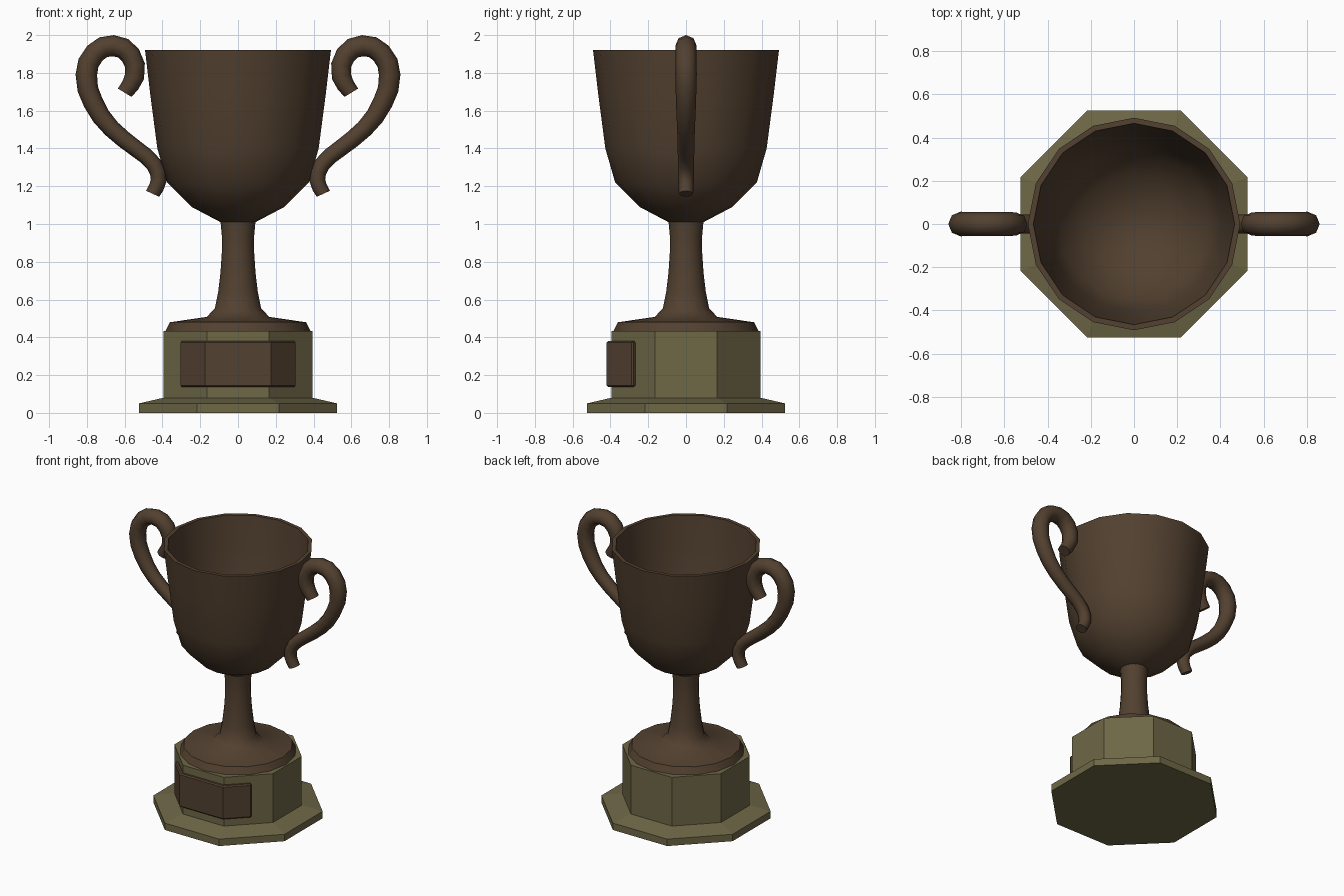
import bpy, bmesh, math

if "Cube" in bpy.data.objects:
    bpy.data.objects.remove(bpy.data.objects["Cube"])


def material(name, color):
    m = bpy.data.materials.new(name)
    m.diffuse_color = (*color, 1)
    m.use_nodes = True
    m.node_tree.nodes["Principled BSDF"].inputs["Base Color"].default_value = m.diffuse_color
    return m


BRONZE = material("bronze", (0.085, 0.052, 0.029))
OLIVE = material("olive_base", (0.156, 0.136, 0.062))


def add_object(name, mesh, mat, smooth=None):
    ob = bpy.data.objects.new(name, mesh)
    bpy.context.collection.objects.link(ob)
    mesh.materials.clear()
    mesh.materials.append(mat)
    if smooth:
        bpy.ops.object.select_all(action='DESELECT')
        ob.select_set(True)
        bpy.context.view_layer.objects.active = ob
        bpy.ops.object.shade_smooth_by_angle(angle=math.radians(smooth))
    return ob


def finish(bm, name, mat, smooth=None):
    bmesh.ops.recalc_face_normals(bm, faces=bm.faces)
    mesh = bpy.data.meshes.new(name)
    bm.to_mesh(mesh)
    bm.free()
    return add_object(name, mesh, mat, smooth)


def lathe(name, profile, sides, mat, turn=0.0, smooth=None):
    """Revolve (radius, z) points; radius 0 closes the end with a point or cap."""
    bm = bmesh.new()
    rings = []
    for r, z in profile:
        rings.append([bm.verts.new((r * math.cos(turn + 2 * math.pi * i / sides),
                                    r * math.sin(turn + 2 * math.pi * i / sides), z))
                      for i in range(sides)])
    for a, b in zip(rings, rings[1:]):
        for i in range(sides):
            j = (i + 1) % sides
            bm.faces.new((a[i], a[j], b[j], b[i]))
    bm.faces.new(rings[0])
    bm.faces.new(rings[-1])
    return finish(bm, name, mat, smooth)


# Octagonal plinth (sizes given as distance to the flats)
k = 1 / math.cos(math.pi / 8)
lathe("plinth", [(a * k, z) for a, z in
                 [(0.525, 0), (0.525, 0.05), (0.395, 0.08), (0.395, 0.433)]],
      8, OLIVE, math.pi / 8)

# Plaque wrapped around the three front faces
half = [(0.174, -0.42), (0.31, -0.284), (0.289, -0.263), (0.161, -0.389)]
n = len(half)
bm = bmesh.new()
rows = [[bm.verts.new((s * x, y, z)) for s in (-1, 1) for x, y in half]
        for z in (0.138, 0.38)]
lo, hi = rows
for i in range(n):
    j = (i + 1) % n
    if i == n - 1:
        continue
    for o in (0, n):
        bm.faces.new((lo[o + i], lo[o + j], hi[o + j], hi[o + i]))
for i in (0, n - 1):
    bm.faces.new((lo[i], lo[n + i], hi[n + i], hi[i]))
for row in rows:
    bm.faces.new((row[0], row[n], row[2 * n - 1], row[n - 1]))
    for o in (0, n):
        bm.faces.new(row[o:o + n])
plaque = finish(bm, "plaque", BRONZE)
bev = plaque.modifiers.new("bevel", 'BEVEL')
bev.width = 0.008
bev.segments = 1
bev.limit_method = 'ANGLE'
bev.angle_limit = math.radians(60)

# Round foot and stem
lathe("foot_and_stem", [(0.385, 0.43), (0.36, 0.48), (0.165, 0.508), (0.122, 0.555),
                        (0.105, 0.64), (0.093, 0.74), (0.085, 0.86), (0.085, 0.93),
                        (0.093, 1.02)], 16, BRONZE, smooth=40)

# Hollow bowl: outside up to the rim, then down the inside
lathe("bowl", [(0.093, 1.01), (0.245, 1.09), (0.375, 1.22), (0.427, 1.4), (0.465, 1.69),
               (0.492, 1.92), (0.466, 1.92), (0.44, 1.69), (0.402, 1.41), (0.35, 1.235),
               (0.23, 1.118), (0.08, 1.045)], 16, BRONZE, smooth=40)

# Scrolled handles: x, z, tube radius along the path
PATH = [(0.60, 1.695, 0.042), (0.548, 1.78, 0.052), (0.57, 1.895, 0.055),
        (0.66, 1.944, 0.056), (0.757, 1.905, 0.056), (0.803, 1.79, 0.057),
        (0.765, 1.64, 0.053), (0.67, 1.505, 0.047), (0.535, 1.395, 0.044),
        (0.445, 1.315, 0.043), (0.42, 1.23, 0.042), (0.452, 1.16, 0.038)]
for side, s in (("left", -1), ("right", 1)):
    cu = bpy.data.curves.new("handle_path", 'CURVE')
    cu.dimensions = '3D'
    cu.bevel_depth = 1.0
    cu.bevel_resolution = 2
    cu.use_fill_caps = True
    cu.resolution_u = 2
    sp = cu.splines.new('BEZIER')
    sp.bezier_points.add(len(PATH) - 1)
    for p, (x, z, r) in zip(sp.bezier_points, PATH):
        p.co = (s * x, 0, z)
        p.radius = r
        p.handle_left_type = p.handle_right_type = 'AUTO'
    tmp = bpy.data.objects.new("handle_path", cu)
    bpy.context.collection.objects.link(tmp)
    bpy.context.view_layer.update()
    dg = bpy.context.evaluated_depsgraph_get()
    mesh = bpy.data.meshes.new_from_object(tmp.evaluated_get(dg))
    bpy.data.objects.remove(tmp)
    bm = bmesh.new()
    bm.from_mesh(mesh)
    bmesh.ops.remove_doubles(bm, verts=bm.verts, dist=0.0005)
    finish(bm, side + "_handle", BRONZE, smooth=50)
